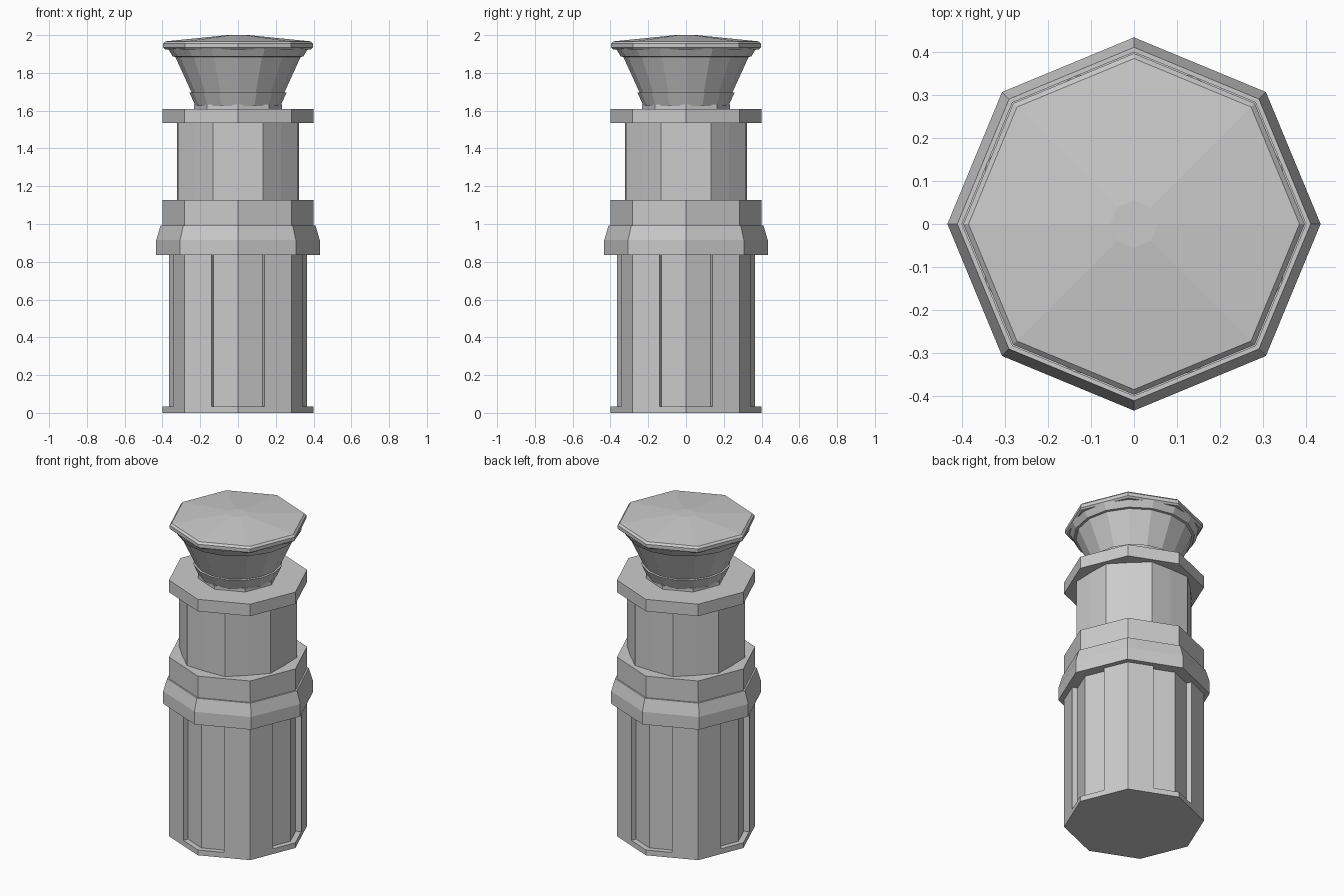
import bpy, bmesh
from math import cos, sin, pi

if "Cube" in bpy.data.objects:
    bpy.data.objects.remove(bpy.data.objects["Cube"])


def ring(n, r, turn=0.0):
    """Regular polygon outline."""
    return [(r * cos(2 * pi * i / n + turn), r * sin(2 * pi * i / n + turn)) for i in range(n)]


def loft(name, sections):
    """Join a stack of (outline, z) sections into a closed, flat-faced solid."""
    bm = bmesh.new()
    loops = [[bm.verts.new((x, y, z)) for x, y in outline] for outline, z in sections]
    for a, b in zip(loops, loops[1:]):
        n = len(a)
        for i in range(n):
            j = (i + 1) % n
            bm.faces.new((a[i], a[j], b[j], b[i]))
    bm.faces.new(loops[0][::-1])
    bm.faces.new(loops[-1])
    bmesh.ops.recalc_face_normals(bm, faces=bm.faces)
    mesh = bpy.data.meshes.new(name)
    bm.to_mesh(mesh)
    bm.free()
    ob = bpy.data.objects.new(name, mesh)
    bpy.context.collection.objects.link(ob)
    return ob


def lathe(name, n, profile):
    return loft(name, [(ring(n, r), z) for r, z in profile])


def polar(r, a):
    return (r * cos(a), r * sin(a))


# Foot plate
lathe("foot_plate", 8, [(0.40, 0), (0.40, 0.033)])

# Lower body: octagon with the four axis corners recessed between face midpoints
R, IN, MID = 0.40, 0.365, cos(pi / 8)
outline = []
for q in range(4):
    a = q * pi / 2
    outline += [polar(IN * MID, a - pi / 8), polar(IN, a), polar(IN * MID, a + pi / 8),
                polar(R * MID, a + pi / 8), polar(R, a + pi / 4), polar(R * MID, a + 3 * pi / 8)]
loft("lower_body", [(outline, 0.033), (outline, 0.84)])

# Collar with tapered shoulder, and the band above it
lathe("collar", 8, [(0.433, 0.836), (0.433, 0.915), (0.41, 0.992)])
lathe("upper_band", 8, [(0.40, 0.98), (0.40, 1.127)])

# Neck: turned octagon with slightly bulging faces
neck = []
for i in range(8):
    neck += [polar(0.322, i * pi / 4), polar(0.344, i * pi / 4 + pi / 8)]
loft("neck", [(neck, 1.12), (neck, 1.54)])

# Ring plate and short stem
lathe("ring_plate", 8, [(0.40, 1.535), (0.40, 1.61)])
lathe("stem", 8, [(0.233, 1.60), (0.233, 1.632)])

# Flared funnel with stepped lower cup and top lip
lathe("funnel", 16, [(0.225, 1.625), (0.257, 1.695), (0.246, 1.697),
                     (0.332, 1.885), (0.346, 1.887), (0.370, 1.928)])

# Faceted lid
lathe("lid", 8, [(0.385, 1.924), (0.396, 1.934), (0.396, 1.955), (0.384, 1.967), (0.055, 2.0)])
